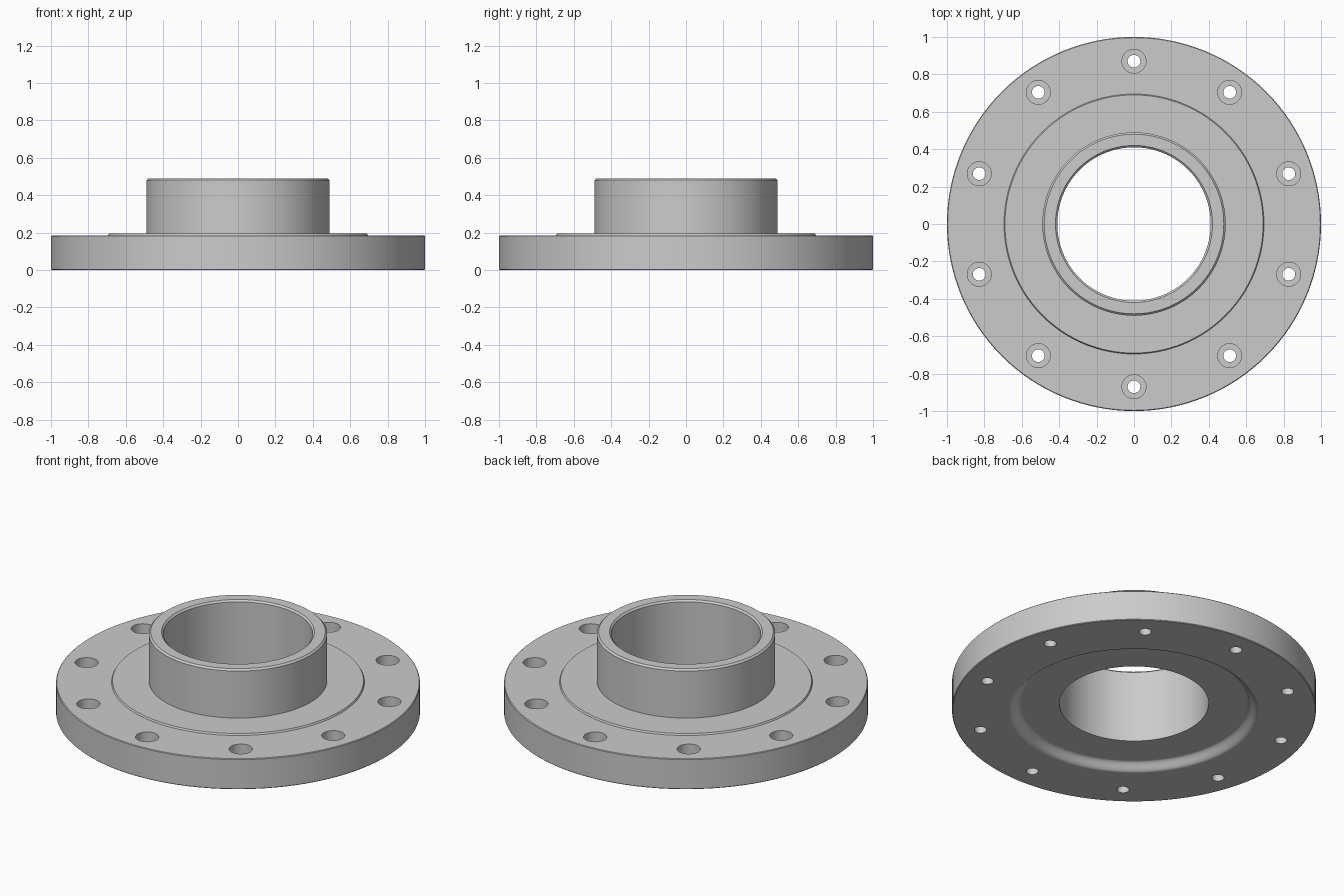
import bpy, bmesh, math
from mathutils import Matrix

cube = bpy.data.objects.get("Cube")
if cube:
    bpy.data.objects.remove(cube, do_unlink=True)

HOLES = 10
HOLE_CIRCLE = 0.87

grey = bpy.data.materials.new("machined grey")
grey.use_nodes = True
grey.diffuse_color = (0.6, 0.6, 0.6, 1)
grey.node_tree.nodes["Principled BSDF"].inputs["Base Color"].default_value = (0.6, 0.6, 0.6, 1)


def revolve(bm, profile, steps):
    """Spin a closed (radius, height) loop around z."""
    rings = []
    for i in range(steps):
        a = math.tau * i / steps
        rings.append([bm.verts.new((r * math.cos(a), r * math.sin(a), z)) for r, z in profile])
    n = len(profile)
    for i in range(steps):
        a, b = rings[i], rings[(i + 1) % steps]
        for j in range(n):
            k = (j + 1) % n
            bm.faces.new((a[j], b[j], b[k], a[k]))


def make_object(name, bm):
    bmesh.ops.recalc_face_normals(bm, faces=bm.faces[:])
    mesh = bpy.data.meshes.new(name)
    bm.to_mesh(mesh)
    bm.free()
    mesh.materials.append(grey)
    obj = bpy.data.objects.new(name, mesh)
    bpy.context.collection.objects.link(obj)
    return obj


# Soft step from the bottom face up into the shallow underside recess
recess = []
for i in range(9):
    t = i / 8
    recess.append((0.685 - 0.06 * t, 0.045 * (0.5 - 0.5 * math.cos(math.pi * t))))

# Flange section: recess, bore, hub, raised face, rim
profile = [(0.69, 0)] + recess + [
    (0.62, 0.045), (0.41, 0.045),
    (0.41, 0.48), (0.42, 0.49),
    (0.48, 0.49), (0.49, 0.48), (0.49, 0.195),
    (0.69, 0.195), (0.695, 0.185),
    (0.996, 0.185), (1.0, 0.181),
    (1.0, 0.004), (0.996, 0),
]
bm = bmesh.new()
revolve(bm, profile, 128)
flange = make_object("flange", bm)

# Counterbored bolt holes: a wide bore above a narrow through hole
bm = bmesh.new()
for radius, low, high in ((0.034, -0.1, 0.15), (0.064, 0.085, 0.3)):
    for i in range(HOLES):
        a = math.pi / 2 + math.tau * i / HOLES
        place = Matrix.Translation((HOLE_CIRCLE * math.cos(a), HOLE_CIRCLE * math.sin(a), (low + high) / 2))
        bmesh.ops.create_cone(bm, cap_ends=True, segments=32, radius1=radius,
                              radius2=radius, depth=high - low, matrix=place)
cutter = make_object("bolt_hole_cutter", bm)
cutter.hide_render = True

cut = flange.modifiers.new("bolt holes", "BOOLEAN")
cut.operation = "DIFFERENCE"
cut.solver = "EXACT"
cut.use_self = True
cut.object = cutter

# Bake the holes, then drop the cutter
bpy.context.view_layer.update()
evaluated = flange.evaluated_get(bpy.context.evaluated_depsgraph_get())
baked = bpy.data.meshes.new_from_object(evaluated)
flange.modifiers.clear()
flange.data = baked
bpy.data.objects.remove(cutter, do_unlink=True)

# Smooth round walls, crisp edges
bpy.ops.object.select_all(action="DESELECT")
flange.select_set(True)
bpy.context.view_layer.objects.active = flange
bpy.ops.object.shade_smooth_by_angle(angle=math.radians(30))
